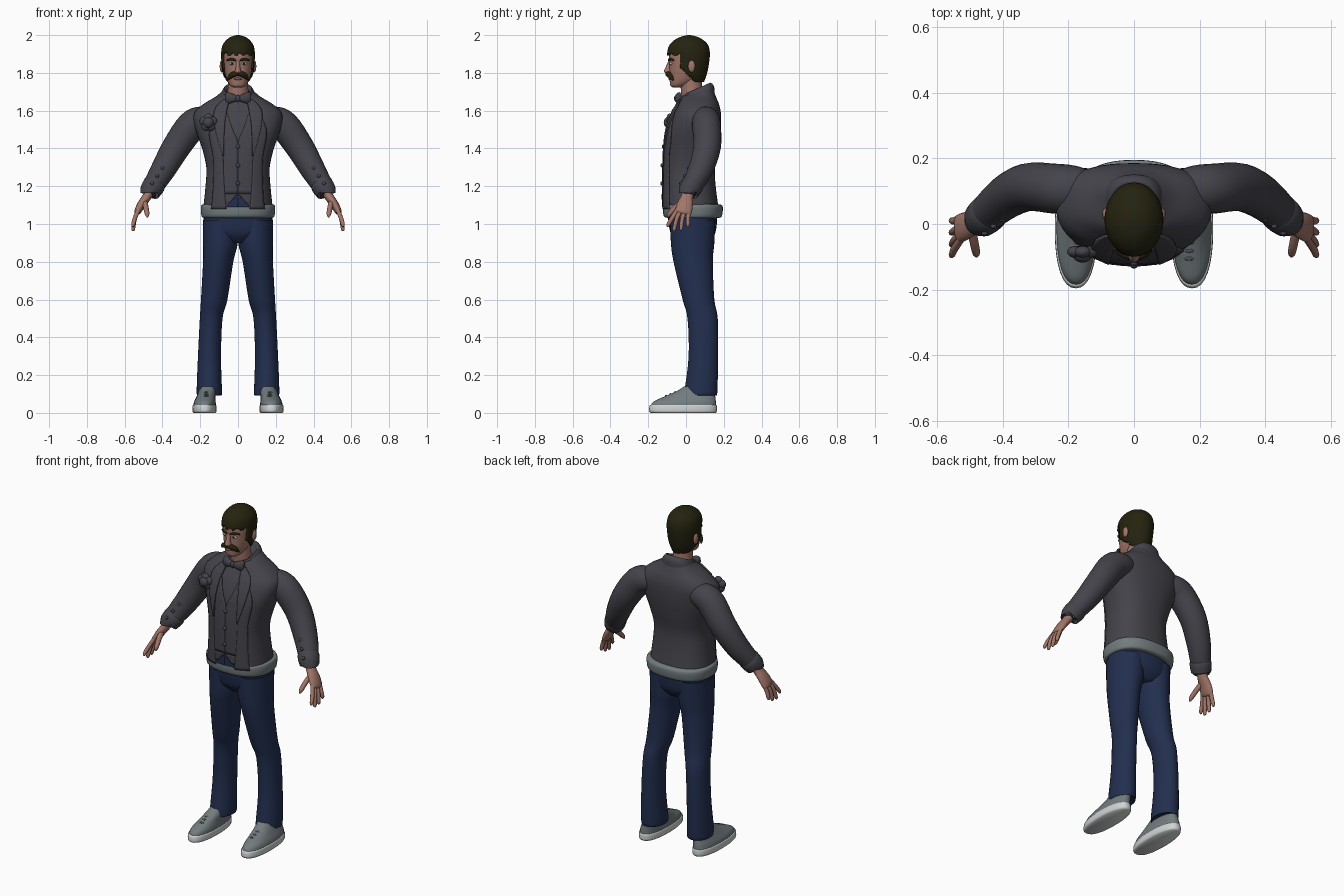
import bpy, bmesh, math
from mathutils import Vector

cube = bpy.data.objects.get("Cube")
if cube:
    bpy.data.objects.remove(cube)


def material(name, r, g, b):
    m = bpy.data.materials.new(name)
    m.use_nodes = True
    m.diffuse_color = (r, g, b, 1)
    m.node_tree.nodes["Principled BSDF"].inputs["Base Color"].default_value = (r, g, b, 1)
    return m


CLOTH = material("charcoal cloth", .058, .057, .070)
NAVY = material("navy denim", .016, .028, .078)
SKIN = material("skin", .36, .18, .14)
LIP = material("lip", .25, .09, .08)
HAIR = material("dark brown hair", .018, .017, .005)
GREY = material("grey fabric", .17, .20, .21)
LACE = material("dark grey lace", .08, .09, .10)
WHITE = material("white rubber", .62, .65, .65)
EYE = material("pale eye", .40, .46, .48)


def finish(name, bm, mat, angle=50):
    bmesh.ops.recalc_face_normals(bm, faces=bm.faces)
    me = bpy.data.meshes.new(name)
    bm.to_mesh(me)
    bm.free()
    me.materials.append(mat)
    me.polygons.foreach_set("use_smooth", [True] * len(me.polygons))
    me.set_sharp_from_angle(angle=math.radians(angle))
    ob = bpy.data.objects.new(name, me)
    bpy.context.collection.objects.link(ob)
    return ob


def smooth_path(pts, steps):
    """Catmull-Rom interpolation of tuples."""
    out = []
    for i in range(len(pts) - 1):
        a, b, c, d = pts[max(i - 1, 0)], pts[i], pts[i + 1], pts[min(i + 2, len(pts) - 1)]
        for k in range(steps):
            t = k / steps
            out.append(tuple(q + .5 * t * (r - p + t * (2 * p - 5 * q + 4 * r - s + t * (3 * (q - r) + s - p)))
                             for p, q, r, s in zip(a, b, c, d)))
    return out + [tuple(pts[-1])]


def level(z, rx, front, back, x=0, tilt=0):
    """A horizontal cross-section from its half width and its front and back."""
    return (x, (front + back) / 2, z, rx, (back - front) / 2, tilt)


def power(v, e):
    return math.copysign(abs(v) ** e, v)


def skin_rings(rings):
    bm = bmesh.new()
    rows = [[bm.verts.new(p) for p in ring] for ring in rings]
    n = len(rows[0])
    for a, b in zip(rows, rows[1:]):
        for i in range(n):
            j = (i + 1) % n
            bm.faces.new((a[i], a[j], b[j], b[i]))
    bm.faces.new(rows[0])
    bm.faces.new(rows[-1])
    return bm


def stack(sections, side=1, n=32, square=2, steps=4):
    """Loft of horizontal sections."""
    rings = []
    for x, y, z, rx, ry, tilt in smooth_path(sections, steps):
        ring = []
        for i in range(n):
            a = math.tau * i / n
            dy = ry * power(math.sin(a), 2 / square)
            ring.append((side * (x + rx * power(math.cos(a), 2 / square)), y + dy, z + tilt * dy))
        rings.append(ring)
    return skin_rings(rings)


def limb(points, side=1, n=16, steps=4):
    """Loft of sections (x, y, z, thickness, width) square to a path."""
    pts = smooth_path(points, steps)
    rings = []
    for k, (x, y, z, rx, ry) in enumerate(pts):
        t = (Vector(pts[min(k + 1, len(pts) - 1)][:3]) - Vector(pts[max(k - 1, 0)][:3])).normalized()
        u = t.cross(Vector((0, 1, 0))).normalized()
        v = t.cross(u)
        ring = []
        for i in range(n):
            a = math.tau * i / n
            p = Vector((x, y, z)) + u * rx * math.cos(a) + v * ry * math.sin(a)
            ring.append((side * p.x, p.y, p.z))
        rings.append(ring)
    return skin_rings(rings)


def ball(name, mat, centre, size):
    bm = bmesh.new()
    bmesh.ops.create_uvsphere(bm, u_segments=16, v_segments=10, radius=1)
    bmesh.ops.scale(bm, verts=bm.verts, vec=size)
    bmesh.ops.translate(bm, verts=bm.verts, vec=centre)
    return finish(name, bm, mat)


# Jacket body
SQUARE = 2.4
body = [level(1.085, .184, -.122, .172), level(1.2, .172, -.122, .157), level(1.3, .168, -.121, .153),
        level(1.4, .19, -.115, .17), level(1.5, .225, -.1, .183), level(1.58, .235, -.072, .185),
        level(1.63, .19, -.045, .176), level(1.67, .125, -.025, .16), level(1.705, .075, -.015, .135, tilt=.35)]
finish("jacket_body", stack(body, n=48, square=SQUARE), CLOTH)
finish("jacket_collar", stack([level(1.66, .1, -.03, .152, tilt=.3), level(1.69, .088, -.028, .148, tilt=.45),
                               level(1.715, .072, -.02, .128, tilt=.45), level(1.70, .06, -.01, .11, tilt=.45)],
                              square=SQUARE), CLOTH)
fine_body = smooth_path(body, 10)


def chest_y(x, z):
    x0, y, z0, rx, ry, tilt = min(fine_body, key=lambda s: abs(s[2] - z))
    return y - ry * max(0, 1 - abs(x / rx) ** SQUARE) ** (1 / SQUARE)


def panel(name, mat, rows, raise_by, side, columns=6):
    """Thin plate laid on the chest; rows give height, inner x and outer x."""
    bm = bmesh.new()
    grid = []
    for z, a, b in smooth_path(rows, 5):
        xs = [a + (b - a) * i / columns for i in range(columns + 1)]
        grid.append([bm.verts.new((side * x, chest_y(x, z) - raise_by, z)) for x in xs])
    for p, q in zip(grid, grid[1:]):
        for i in range(columns):
            bm.faces.new((p[i], p[i + 1], q[i + 1], q[i]))
    ob = finish(name, bm, mat)
    mod = ob.modifiers.new("thickness", "SOLIDIFY")
    mod.thickness, mod.offset = .008, 0


for side, tag in ((1, "left_"), (-1, "right_")):
    # Waistcoat, jacket fronts and lapels
    panel(tag + "waistcoat", CLOTH, [(1.58, .055, .09), (1.5, .028, .09), (1.43, .001, .09),
                                     (1.3, .001, .09), (1.16, .001, .09)], .001, side)
    panel(tag + "waistcoat_point", CLOTH, [(1.16, .001, .09), (1.11, .045, .09)], .003, side)
    panel(tag + "jacket_front", CLOTH, [(1.64, .05, .08), (1.5, .075, .15), (1.35, .078, .13),
                                        (1.2, .072, .13), (1.08, .062, .14)], .004, side)
    panel(tag + "lapel", CLOTH, [(1.66, .045, .075), (1.6, .06, .125), (1.5, .072, .12), (1.36, .076, .08)],
          .010, side)
    panel(tag + "trouser_fly", NAVY, [(1.15, 0, .004), (1.12, 0, .04), (1.09, 0, .06)], .002, side)

    # Sleeve, cuff and cuff buttons
    finish(tag + "sleeve", limb([(.13, .10, 1.55, .06, .06), (.185, .105, 1.55, .073, .073),
                                 (.245, .108, 1.52, .080, .076), (.325, .112, 1.41, .075, .073),
                                 (.395, .078, 1.29, .066, .066), (.455, .025, 1.19, .054, .054)],
                                side, n=24), CLOTH)
    finish(tag + "cuff", limb([(.44, .038, 1.213, .054, .054), (.443, .035, 1.208, .060, .060),
                               (.468, .012, 1.168, .055, .055), (.468, .012, 1.167, .040, .040)],
                              side, n=24, steps=2), CLOTH)
    for k in range(3):
        ball(tag + "cuff_button", CLOTH, (side * (.455 - .027 * k), -.028 + .021 * k, 1.215 + .04 * k),
             (.010, .008, .010))

    # Hand with fingers and thumb
    finish(tag + "palm", limb([(.462, .018, 1.185, .026, .032), (.482, .006, 1.145, .024, .032),
                               (.51, -.005, 1.105, .022, .042), (.532, -.014, 1.065, .018, .044),
                               (.538, -.017, 1.052, .008, .036)], side), SKIN)
    for k, (root, tip, low) in enumerate(((-.046, -.094, .985), (-.026, -.062, .962),
                                          (-.004, -.026, .966), (.018, .010, .985))):
        finish(tag + "finger", limb([(.527, root, 1.075, .011, .011), (.546, (root + tip) / 2 - .004, 1.03, .0115, .0115),
                                     (.555, tip, low + .012, .010, .010), (.556, tip - .002, low, .004, .004)],
                                    side, n=10), SKIN)
    finish(tag + "thumb", limb([(.495, -.015, 1.12, .014, .016), (.487, -.058, 1.085, .014, .015),
                                (.481, -.088, 1.053, .012, .012), (.480, -.098, 1.036, .004, .004)],
                               side, n=10), SKIN)

    # Trouser leg
    finish(tag + "trouser_leg", stack([level(1.02, .092, -.085, .155, .093), level(.9, .092, -.08, .15, .093),
                                       level(.8, .08, -.066, .142, .105), level(.6, .07, -.018, .15, .126),
                                       level(.5, .06, .008, .168, .142), level(.3, .061, .014, .17, .151),
                                       level(.11, .067, -.008, .166, .152), level(.10, .06, 0, .16, .152)],
                                      side), NAVY)

    # Shoe
    finish(tag + "shoe_sole", stack([level(0, .058, -.186, .157, .177), level(.010, .064, -.196, .164, .177),
                                     level(.038, .063, -.192, .163, .177), level(.042, .056, -.18, .155, .177)],
                                    side, square=2.3), WHITE)
    finish(tag + "shoe_upper", stack([level(.035, .060, -.187, .160, .177), level(.06, .057, -.172, .158, .175),
                                      level(.085, .050, -.118, .155, .170), level(.115, .045, -.05, .152, .162),
                                      level(.14, .040, -.01, .148, .158)], side, square=2.3), GREY)
    for k in range(3):
        y, z = -.058 - .024 * k, .108 - .010 * k
        finish(tag + "shoe_lace", limb([(.140, y + .01, z - .012, .005, .006), (.168, y, z + .002, .005, .006),
                                        (.196, y + .01, z - .012, .005, .006)], side, n=8), LACE)

    # Bow wing
    finish(tag + "bow_wing", limb([(.004, -.046, 1.665, .012, .010), (.03, -.045, 1.666, .024, .016),
                                   (.058, -.036, 1.667, .031, .015), (.066, -.034, 1.667, .022, .007)], side), CLOTH)

    # Ear, eye, brow and half moustache
    ball(tag + "ear", SKIN, (side * .086, .03, 1.835), (.011, .019, .032))
    ball(tag + "eye", EYE, (side * .032, -.078, 1.849), (.015, .010, .008))
    ball(tag + "pupil", HAIR, (side * .032, -.0865, 1.849), (.005, .003, .006))
    finish(tag + "brow", limb([(.012, -.091, 1.866, .005, .006), (.035, -.084, 1.873, .007, .008),
                               (.058, -.064, 1.867, .004, .006)], side, n=10), HAIR)
    finish(tag + "moustache", limb([(0, -.097, 1.794, .010, .013), (.022, -.093, 1.793, .015, .015),
                                    (.043, -.08, 1.779, .012, .012), (.054, -.068, 1.762, .003, .004)], side), HAIR)

# Waistcoat buttons and bow knot
for z in (1.41, 1.31, 1.215):
    ball("waistcoat_button", CLOTH, (0, chest_y(0, z) - .006, z), (.011, .008, .011))
ball("bow_knot", CLOTH, (0, -.05, 1.665), (.014, .013, .019))

# Chest flower made of overlapping petals
ball("flower_heart", CLOTH, (-.157, -.092, 1.537), (.03, .026, .03))
for k in range(5):
    a = math.tau * k / 5 + .3
    ball("flower_petal", CLOTH, (-.157 + .022 * math.cos(a), -.085, 1.537 + .022 * math.sin(a)), (.026, .018, .026))

# Shirt hem and hips
finish("shirt_hem", stack([level(1.032, .178, -.095, .172), level(1.042, .193, -.118, .19),
                           level(1.095, .196, -.122, .194), level(1.105, .176, -.105, .17)],
                          n=48, square=SQUARE), GREY)
finish("trouser_hips", stack([level(.90, .08, -.04, .12), level(.94, .16, -.076, .15),
                              level(.99, .184, -.09, .162), level(1.08, .178, -.1, .168)],
                             square=2.2), NAVY)

# Neck and head
finish("neck", stack([level(1.64, .06, -.02, .10), level(1.72, .054, -.028, .085),
                      level(1.80, .054, -.03, .085)]), SKIN)
finish("head", stack([level(1.722, .022, -.068, -.02), level(1.732, .040, -.082, .0),
                      level(1.755, .055, -.086, .05), level(1.79, .067, -.087, .085),
                      level(1.84, .076, -.088, .105), level(1.9, .079, -.09, .112),
                      level(1.95, .068, -.07, .098), level(1.98, .03, -.02, .05)], square=2.2), SKIN)
finish("nose", stack([level(1.794, .008, -.103, -.07), level(1.805, .018, -.116, -.07),
                      level(1.82, .013, -.113, -.07), level(1.865, .009, -.091, -.07)], n=16), SKIN)
ball("lower_lip", LIP, (0, -.084, 1.768), (.022, .009, .007))

# Hair cap, cut away around the face
cap = stack([level(1.752, .062, -.08, .096), level(1.80, .082, -.096, .112), level(1.86, .088, -.098, .123),
             level(1.91, .089, -.099, .126), level(1.95, .080, -.086, .115), level(1.98, .055, -.052, .083),
             level(1.994, .030, -.018, .05), level(2.0, .006, .010, .022)], n=64, steps=8)
bare = []
for f in cap.faces:
    c = f.calc_center_median()
    fringe = c.z > 1.9 + .008 * math.sin(c.x * 160)
    nape = c.y > -.03 and c.z > 1.825 - .9 * (c.y + .03)
    if not fringe and not nape:
        bare.append(f)
bmesh.ops.delete(cap, geom=bare, context="FACES")
hair = finish("hair", cap, HAIR)
shell = hair.modifiers.new("thickness", "SOLIDIFY")
shell.thickness, shell.offset = .014, -1
